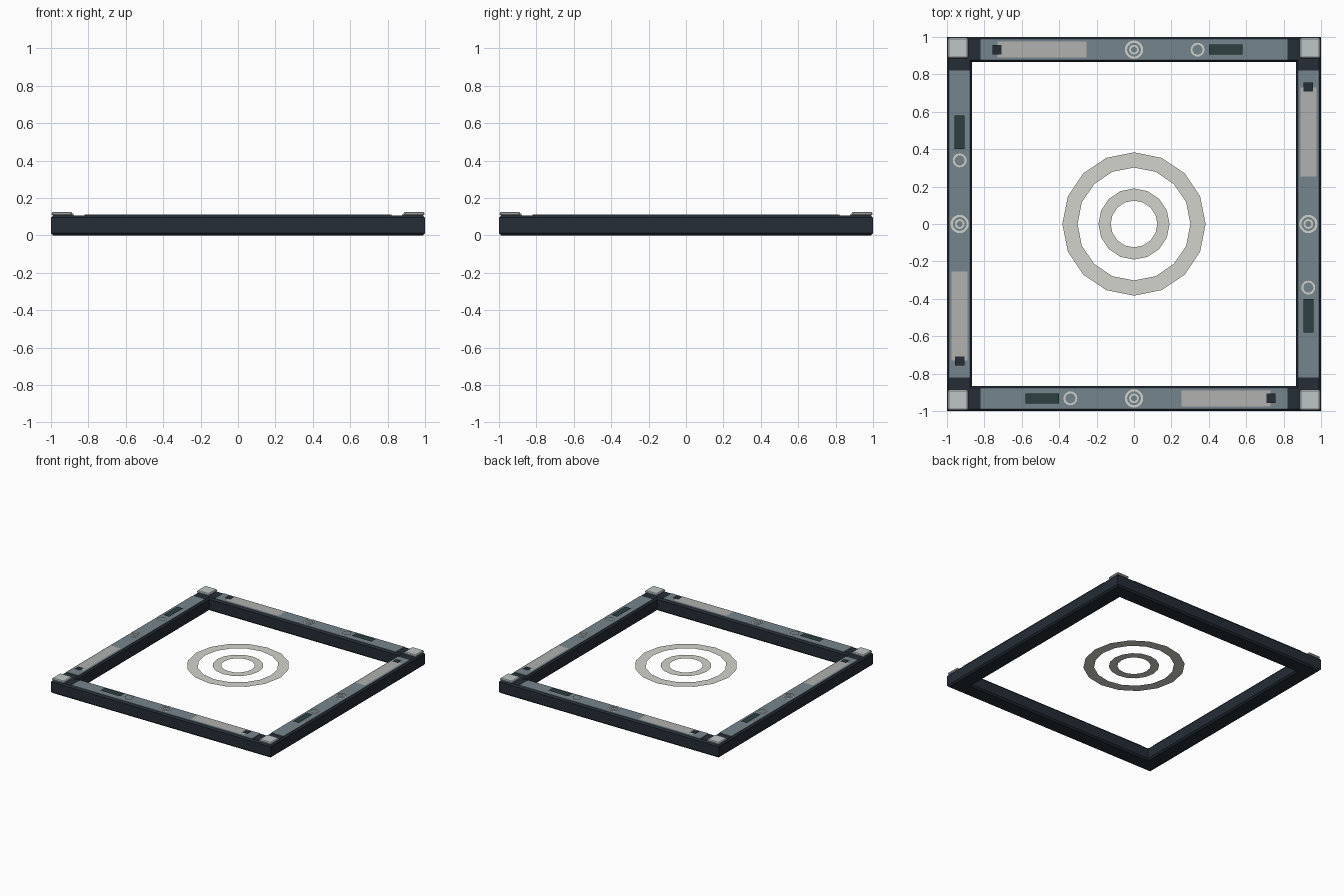
import bpy, bmesh
from math import cos, sin, pi, sqrt

if "Cube" in bpy.data.objects:
    bpy.data.objects.remove(bpy.data.objects["Cube"])


def material(name, rgb):
    m = bpy.data.materials.new(name)
    m.diffuse_color = (*rgb, 1)
    m.use_nodes = True
    m.node_tree.nodes["Principled BSDF"].inputs["Base Color"].default_value = m.diffuse_color
    return m


NAVY = material("dark_navy", (0.018, 0.026, 0.037))
SLATE = material("slate", (0.18, 0.235, 0.27))
STEEL = material("light_steel", (0.52, 0.56, 0.58))
PALE = material("pale_marking", (0.65, 0.65, 0.60))
GREY = material("grey_strip", (0.44, 0.44, 0.43))
GREEN = material("dark_green", (0.025, 0.05, 0.05))


def finish(name, bm, mat):
    bmesh.ops.recalc_face_normals(bm, faces=bm.faces)
    if all(abs(f.normal.z) > 0.99 for f in bm.faces):   # flat markings face up
        for f in bm.faces:
            if f.normal.z < 0 and len({round(v.co.z, 5) for v in bm.verts}) == 1:
                f.normal_flip()
    me = bpy.data.meshes.new(name)
    bm.to_mesh(me)
    bm.free()
    me.materials.append(mat)
    ob = bpy.data.objects.new(name, me)
    bpy.context.collection.objects.link(ob)
    return ob


def sweep(name, profile, sides, mat, start=0.0, closed=True):
    """Revolve (radius, z) points about the z axis in a few sides."""
    bm = bmesh.new()
    rows = [[bm.verts.new((r * cos(start + 2 * pi * i / sides),
                           r * sin(start + 2 * pi * i / sides), z))
             for r, z in profile] for i in range(sides)]
    n = len(profile)
    for i in range(sides):
        a, b = rows[i], rows[(i + 1) % sides]
        for j in range(n if closed else n - 1):
            k = (j + 1) % n
            bm.faces.new((a[j], b[j], b[k], a[k]))
    return finish(name, bm, mat)


def box(name, x0, x1, y0, y1, z0, z1, mat, bevel=0.0):
    bm = bmesh.new()
    bmesh.ops.create_cube(bm, size=1)
    for v in bm.verts:
        v.co = ((x0 + x1) / 2 + v.co.x * (x1 - x0),
                (y0 + y1) / 2 + v.co.y * (y1 - y0),
                (z0 + z1) / 2 + v.co.z * (z1 - z0))
    if bevel:
        bmesh.ops.bevel(bm, geom=bm.edges[:], offset=bevel, segments=1, affect='EDGES')
    return finish(name, bm, mat)


def panel(name, x0, x1, y0, y1, z, mat):
    bm = bmesh.new()
    bm.faces.new([bm.verts.new(p) for p in
                  ((x0, y0, z), (x1, y0, z), (x1, y1, z), (x0, y1, z))])
    return finish(name, bm, mat)


def ring(name, x, y, z, outer, inner, sides, mat):
    ob = sweep(name, [(inner, z), (outer, z)], sides, mat, closed=False)
    ob.location = (x, y, 0)
    return ob


# Square frame with chamfered, mitred beams
c, lo, hi, top = 0.012, 0.865, 1.0, 0.107
profile = [(lo, c), (lo + c, 0), (hi - c, 0), (hi, c),
           (hi, top - c), (hi - c, top), (lo + c, top), (lo, top - c)]
sweep("frame", [(r * sqrt(2), z) for r, z in profile], 4, NAVY, pi / 4)

# Target rings in the middle opening
ring("outer_target_ring", 0, 0, 0.115, 0.383, 0.302, 16, PALE)
ring("inner_target_ring", 0, 0, 0.115, 0.190, 0.125, 16, PALE)

# Everything on one side, repeated at quarter turns
Y = -0.932
for q, side in enumerate(("front", "right", "back", "left")):
    parts = [
        box(side + "_top_plate", -0.82, 0.82, -0.988, -0.877, 0.100, 0.110, SLATE),
        box(side + "_corner_cap", -0.996, -0.886, -0.996, -0.886, 0.105, 0.125, STEEL, 0.006),
        panel(side + "_grey_strip", 0.255, 0.73, -0.975, -0.89, 0.114, GREY),
        panel(side + "_square_marker", 0.708, 0.757, Y - 0.025, Y + 0.025, 0.120, NAVY),
        panel(side + "_display", -0.58, -0.40, Y - 0.027, Y + 0.027, 0.120, GREEN),
        ring(side + "_small_ring", -0.34, Y, 0.116, 0.037, 0.027, 20, PALE),
        ring(side + "_large_ring", 0, Y, 0.116, 0.049, 0.037, 20, PALE),
        ring(side + "_centre_ring", 0, Y, 0.116, 0.026, 0.016, 20, PALE),
    ]
    a = q * pi / 2
    for ob in parts:
        x, y, z = ob.location
        ob.location = (x * cos(a) - y * sin(a), x * sin(a) + y * cos(a), z)
        ob.rotation_euler.z = a
